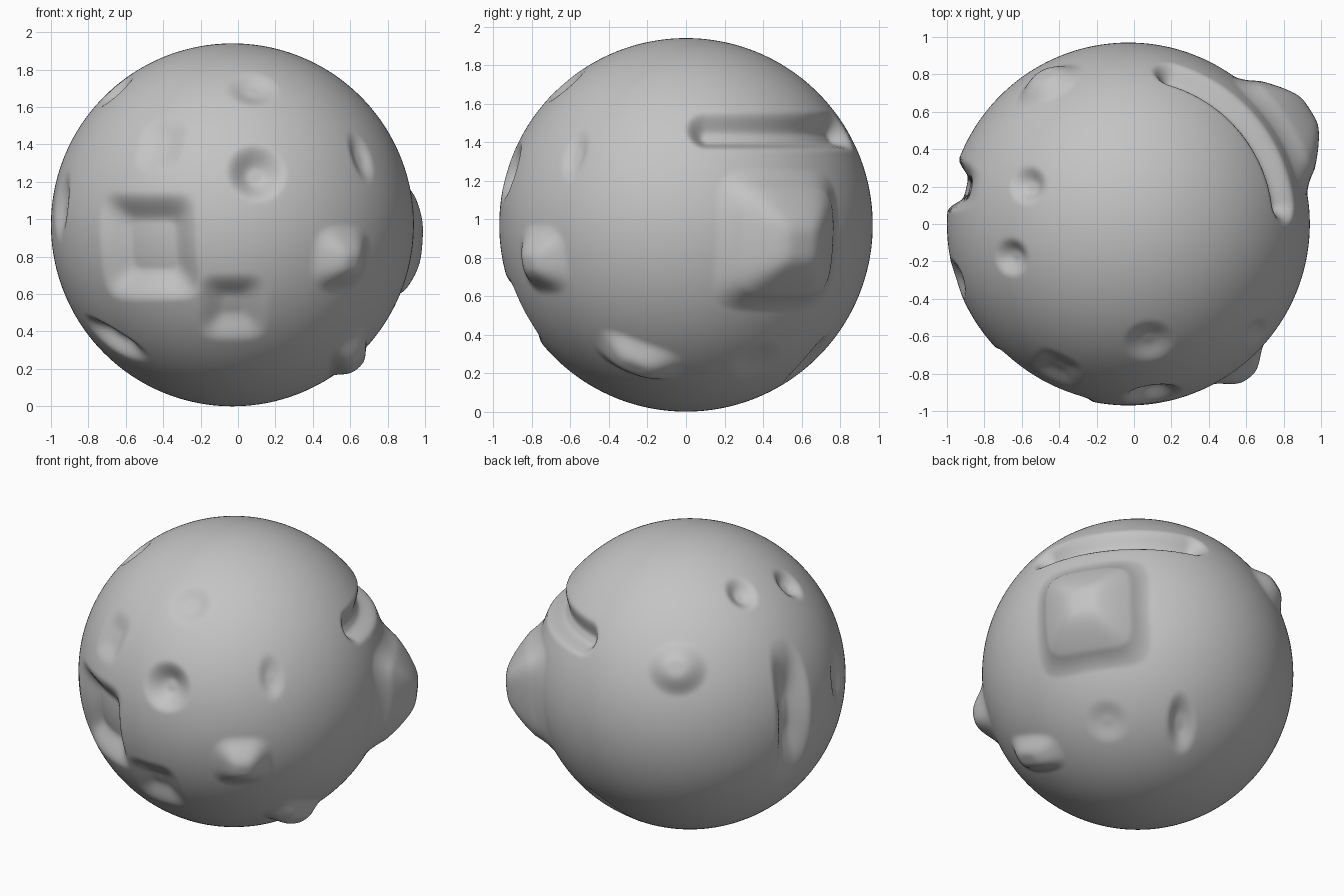
import bpy, bmesh, math
from mathutils import Vector

old = bpy.data.objects.get("Cube")
if old:
    bpy.data.objects.remove(old, do_unlink=True)

RADIUS = 0.97
CENTRE = Vector((-0.03, 0, 0.97))


def smooth(t):
    t = max(0.0, min(1.0, t))
    return t * t * (3 - 2 * t)


def stamp(pos, size, depth, turn=0, power=2, core=0.2):
    """A pressed or pulled patch: its direction, half sizes and height."""
    c = Vector(pos).normalized()
    east = Vector((0, 0, 1)).cross(c).normalized()
    north = c.cross(east)
    a = math.radians(turn)
    u_axis = east * math.cos(a) + north * math.sin(a)
    v_axis = north * math.cos(a) - east * math.sin(a)

    def height(p):
        if p.dot(c) < 0.5:
            return 0
        u = abs(p.dot(u_axis)) * RADIUS / size[0]
        v = abs(p.dot(v_axis)) * RADIUS / size[1]
        d = (u ** power + v ** power) ** (1 / power)
        return depth * smooth((1 - d) / (1 - core))
    return height


def pyramid(pos, half, tall):
    """A pulled square spike with straight sides and a soft tip."""
    c = Vector(pos).normalized()
    east = Vector((0, 0, 1)).cross(c).normalized()
    north = c.cross(east)

    def height(p):
        if p.dot(c) < 0.5:
            return 0
        u, v = p.dot(east) * RADIUS / half, p.dot(north) * RADIUS / half
        d = (abs(u) ** 5 + abs(v) ** 5 + 0.0005) ** 0.2
        t = max(0, 1 - d)
        return tall * t * min(1, 0.35 + t * 2.2)
    return height


def band(level, start, end, half, depth):
    """A groove that follows a circle of latitude, with round ends."""
    lat = math.asin(level / RADIUS)

    def height(p):
        az = math.degrees(math.atan2(p.y, p.x))
        near = math.radians(max(start, min(end, az)))
        q = Vector((math.cos(lat) * math.cos(near),
                    math.cos(lat) * math.sin(near), math.sin(lat)))
        d = (p - q).length * RADIUS / half
        return depth * smooth((1 - d) / 0.85)
    return height


features = [
    # front dents
    stamp((-0.47, -0.84, -0.12), (0.31, 0.30), -0.10, power=6, core=0.45),
    stamp((0.13, -0.92, 0.28), (0.17, 0.17), -0.08),
    stamp((0.0, -0.86, -0.45), (0.20, 0.21), -0.06, power=4),
    stamp((-0.38, -0.77, 0.43), (0.15, 0.18), -0.03, power=3),
    stamp((0.11, -0.63, 0.73), (0.15, 0.15), -0.03),
    stamp((0.68, -0.57, 0.36), (0.09, 0.16), -0.025),
    stamp((-0.64, -0.40, -0.62), (0.24, 0.11), -0.06, turn=-35),
    # bumps on the left flank
    stamp((0.58, -0.74, -0.18), (0.20, 0.19), 0.09, power=3, core=0.1),
    stamp((0.63, -0.25, -0.70), (0.25, 0.14), 0.07, turn=-30, power=3),
    pyramid((0.85, 0.53, -0.09), 0.37, 0.23),
    # long curved groove
    band(0.49, 8, 73, 0.125, -0.085),
    # right flank: two hollows, a tall groove and a shallow hollow
    stamp((-0.54, 0.21, 0.78), (0.11, 0.13), -0.05),
    stamp((-0.63, -0.18, 0.72), (0.11, 0.13), -0.05),
    stamp((-0.94, 0.21, 0.04), (0.15, 0.50), -0.10, power=3),
    stamp((-0.90, -0.29, 0.10), (0.12, 0.20), -0.035),
    # back bump and underside hollows
    stamp((-0.44, 0.77, 0.45), (0.20, 0.18), 0.06),
    stamp((0.18, 0.64, -0.71), (0.10, 0.22), -0.045, turn=20),
    stamp((0.55, 0.36, -0.70), (0.15, 0.15), -0.02),
]

# Plain grey clay
clay = bpy.data.materials.new("grey_clay")
clay.use_nodes = True
colour = (0.55, 0.55, 0.55, 1)
clay.diffuse_color = colour
clay.node_tree.nodes["Principled BSDF"].inputs["Base Color"].default_value = colour

# Sculpted ball
mesh = bpy.data.meshes.new("sculpted_ball")
bm = bmesh.new()
bmesh.ops.create_icosphere(bm, subdivisions=7, radius=1)
for vert in bm.verts:
    p = vert.co.normalized()
    vert.co = CENTRE + p * (RADIUS + sum(f(p) for f in features))
for face in bm.faces:
    face.smooth = True
bm.to_mesh(mesh)
bm.free()
mesh.materials.append(clay)
ball = bpy.data.objects.new("sculpted_ball", mesh)
bpy.context.collection.objects.link(ball)
